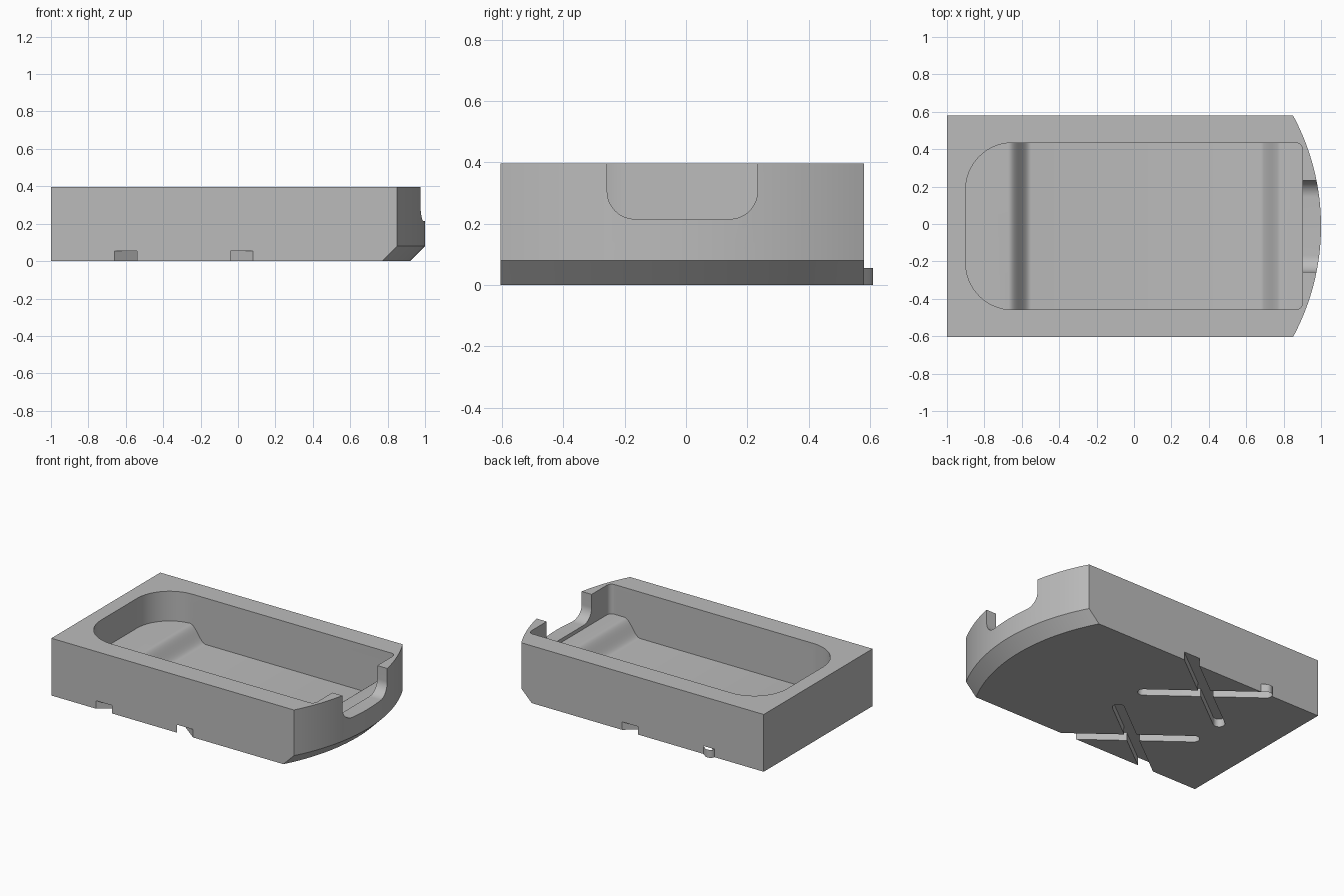
import bpy, bmesh, math
from math import sin, cos, pi
from mathutils import Vector

cube = bpy.data.objects.get("Cube")
if cube:
    bpy.data.objects.remove(cube)

grey = bpy.data.materials.new("plain_grey")
grey.use_nodes = True
grey.diffuse_color = (0.5, 0.5, 0.5, 1)
grey.node_tree.nodes["Principled BSDF"].inputs["Base Color"].default_value = (0.5, 0.5, 0.5, 1)

HEIGHT, MID_Y, HALF_W = 0.395, -0.012, 0.593
FRONT, BACK = MID_Y - HALF_W, MID_Y + HALF_W
SLOT_R, SLOT_H = 0.037, 0.055


def loft(name, rings, cap=True, closed=True):
    """Skin a stack of matching point rings into one mesh object."""
    bm = bmesh.new()
    loops = [[bm.verts.new(p) for p in ring] for ring in rings]
    n = len(loops[0])
    for lower, upper in zip(loops, loops[1:]):
        for i in range(n if closed else n - 1):
            j = (i + 1) % n
            bm.faces.new((lower[i], lower[j], upper[j], upper[i]))
    if cap:
        bm.faces.new(loops[0][::-1])
        bm.faces.new(loops[-1])
    bmesh.ops.recalc_face_normals(bm, faces=bm.faces)
    mesh = bpy.data.meshes.new(name)
    bm.to_mesh(mesh)
    bm.free()
    mesh.materials.append(grey)
    obj = bpy.data.objects.new(name, mesh)
    bpy.context.collection.objects.link(obj)
    return obj


def arc(cx, cy, r, start, end, steps=16):
    return [(cx + r * cos(start + (end - start) * i / steps),
             cy + r * sin(start + (end - start) * i / steps)) for i in range(steps + 1)]


def rounded(x0, x1, y0, y1, radii):
    """Rounded rectangle; radii run from lower left counter-clockwise."""
    pts = []
    corners = [(x0, y0, 1, 1), (x1, y0, -1, 1), (x1, y1, -1, -1), (x0, y1, 1, -1)]
    for k, ((x, y, sx, sy), r) in enumerate(zip(corners, radii)):
        a = pi + k * pi / 2
        pts += arc(x + sx * r, y + sy * r, r, a, a + pi / 2) if r else [(x, y)]
    return pts


def combine(target, tool, operation):
    mod = target.modifiers.new("cut", "BOOLEAN")
    mod.operation, mod.solver, mod.object = operation, "EXACT", tool
    bpy.context.view_layer.objects.active = target
    bpy.ops.object.modifier_apply(modifier=mod.name)
    bpy.data.objects.remove(tool)


# Block with a bowed end and a sloped lower edge
SAG = 0.15
bow_r = (HALF_W ** 2 + SAG ** 2) / (2 * SAG)
bow_a = math.asin(HALF_W / bow_r)
bow = arc(1 - bow_r, MID_Y, bow_r, -bow_a, bow_a, 32)


def block_ring(z, shift):
    return [(-1, BACK, z), (-1, FRONT, z)] + [(x - shift, y, z) for x, y in bow]


body = loft("tray_body", [block_ring(0, 0.08), block_ring(0.08, 0), block_ring(HEIGHT, 0)])

# Hollow with raised ledges at both ends of the floor
FLOOR, LEDGE = 0.075, 0.19


def step(x0, x1, z0, z1, n=12):
    return [(x0 + (x1 - x0) * i / n, z0 + (z1 - z0) * (1 - cos(pi * i / n)) / 2)
            for i in range(n + 1)]


floor_line = ([(-1.1, LEDGE)] + step(-0.67, -0.55, LEDGE, FLOOR)
              + step(0.67, 0.79, FLOOR, LEDGE) + [(1.1, LEDGE), (1.1, 0.6), (-1.1, 0.6)])
hollow = loft("hollow_cutter", [[(x, y, z) for x, z in floor_line] for y in (-1, 1)])
plan = rounded(-0.9, 0.9, MID_Y - 0.446, MID_Y + 0.446, (0.25, 0.035, 0.035, 0.25))
outline = loft("outline_cutter", [[(x, y, z) for x, y in plan] for z in (0, 0.5)])
combine(hollow, outline, "INTERSECT")
combine(body, hollow, "DIFFERENCE")

# Rounded notch through the bowed wall
notch = rounded(MID_Y - 0.245, MID_Y + 0.245, 0.215, 0.6, (0.09, 0.09, 0, 0))
combine(body, loft("notch_cutter", [[(x, y, z) for y, z in notch] for x in (0.86, 1.1)]),
        "DIFFERENCE")

# Two crossed pairs of round-ended grooves underneath
def groove_points(start, end):
    a = math.atan2(end.y - start.y, end.x - start.x)
    return (arc(end.x, end.y, SLOT_R, a - pi / 2, a + pi / 2)
            + arc(start.x, start.y, SLOT_R, a + pi / 2, a + 3 * pi / 2))


GROOVE_X = -0.29
for side in (-1, 1):
    for lean in (-1, 1):
        start = Vector((GROOVE_X - lean * 0.305, MID_Y + side * 0.122))
        end = Vector((GROOVE_X + lean * 0.3, MID_Y + side * 0.585))
        short = side == 1 and lean == -1
        if not short:
            end = start + (end - start) * 1.25
        pts = groove_points(start, end)
        combine(body, loft("groove_cutter", [[(x, y, z) for x, y in pts]
                                             for z in (-0.05, SLOT_H)]), "DIFFERENCE")
        if short:
            # Thin lip where the groove end bulges past the back wall
            edge = [(x, max(y, BACK - 0.001)) for x, y in pts[:17]]
            first = edge[0]
            run = (start - end).normalized()
            t = (BACK - first[1]) / run.y
            edge = [(first[0] + run.x * t, BACK)] + [p for p in edge if p[1] > BACK]
            loft("groove_lip", [[(x, y, z) for x, y in edge] for z in (0, SLOT_H)],
                 cap=False, closed=False)

# Smooth curved walls, keep corners crisp
for obj in bpy.context.collection.objects:
    if obj.type == "MESH":
        bpy.ops.object.select_all(action="DESELECT")
        obj.select_set(True)
        bpy.context.view_layer.objects.active = obj
        bpy.ops.object.shade_smooth_by_angle(angle=math.radians(30))
